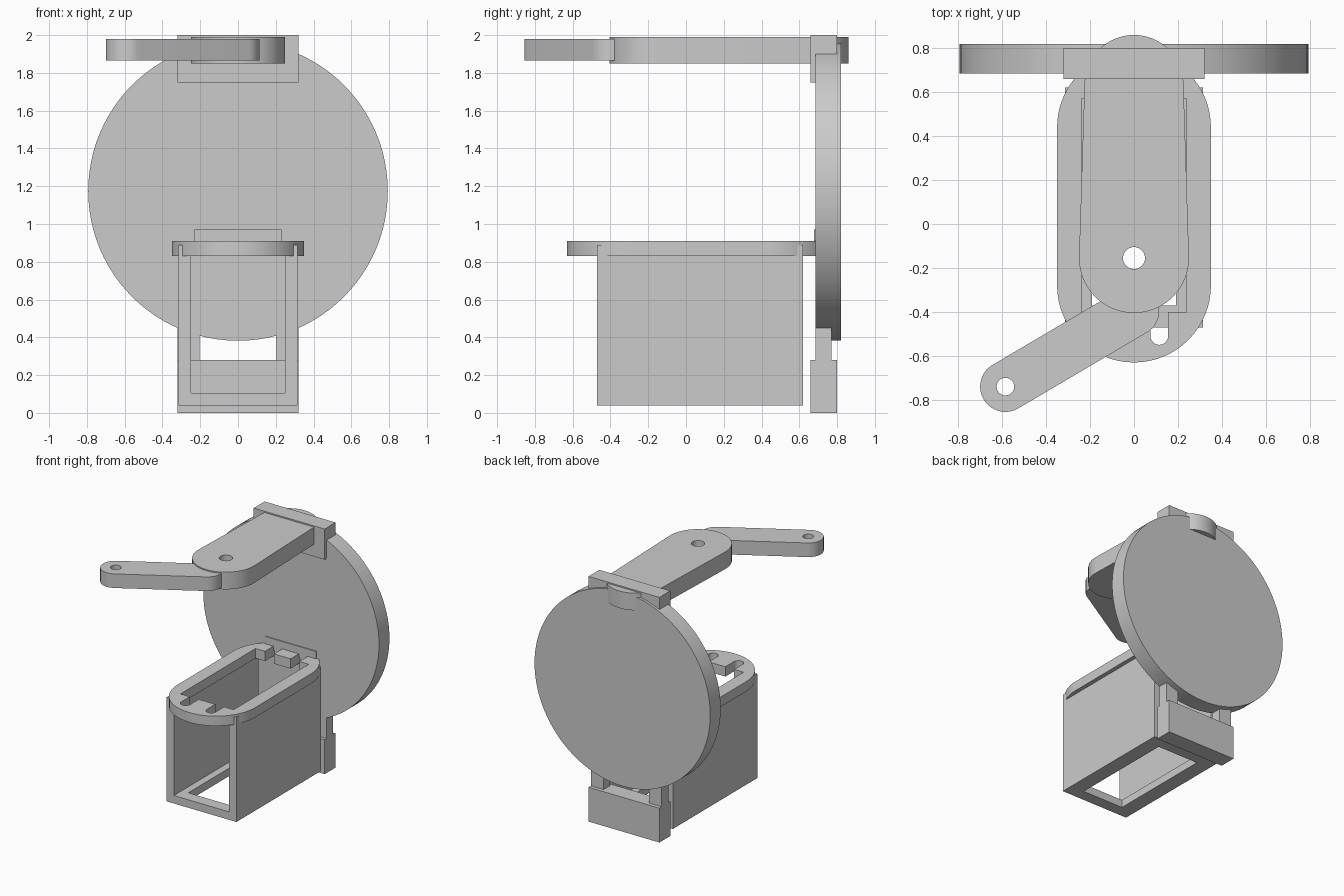
import bpy, bmesh, math
from mathutils import Vector, Matrix

old = bpy.data.objects.get("Cube")
if old:
    bpy.data.objects.remove(old, do_unlink=True)

GREY = (0.6, 0.6, 0.6, 1)
grey = bpy.data.materials.new("plain grey")
grey.use_nodes = True
grey.diffuse_color = GREY
grey.node_tree.nodes["Principled BSDF"].inputs["Base Color"].default_value = GREY


def prism(name, outline, low, high, upright=False):
    """Extrude an outline along z, or along y when upright."""
    bm = bmesh.new()
    base = bm.faces.new([bm.verts.new((x, y, low)) for x, y in outline])
    side = bmesh.ops.extrude_face_region(bm, geom=[base])["geom"]
    verts = [v for v in side if isinstance(v, bmesh.types.BMVert)]
    bmesh.ops.translate(bm, verts=verts, vec=(0, 0, high - low))
    if upright:
        bm.transform(Matrix(((1, 0, 0, 0), (0, 0, 1, 0), (0, 1, 0, 0), (0, 0, 0, 1))))
    bmesh.ops.recalc_face_normals(bm, faces=bm.faces)
    mesh = bpy.data.meshes.new(name)
    bm.to_mesh(mesh)
    bm.free()
    mesh.materials.append(grey)
    obj = bpy.data.objects.new(name, mesh)
    bpy.context.collection.objects.link(obj)
    return obj


def rect(x0, x1, y0, y1):
    return [(x0, y0), (x1, y0), (x1, y1), (x0, y1)]


def box(name, x0, x1, y0, y1, z0, z1):
    return prism(name, rect(x0, x1, y0, y1), z0, z1)


def circle(cx, cy, r, steps=32, flat=None):
    """Circle outline, optionally cut flat at both sides."""
    pts = []
    for i in range(steps):
        a = math.tau * i / steps
        x = r * math.cos(a)
        if flat:
            x = max(-flat, min(flat, x))
        pts.append((cx + x, cy + r * math.sin(a)))
    return pts


def link_bar(a, ra, b, rb, steps=32):
    """Outline of a bar with round ends at a and b."""
    a, b = Vector(a), Vector(b)
    d = b - a
    heading = math.atan2(d.y, d.x)
    lean = math.acos((ra - rb) / d.length)
    pts = []
    for c, r, start, sweep in ((b, rb, heading - lean, 2 * lean),
                               (a, ra, heading + lean, math.tau - 2 * lean)):
        for i in range(steps + 1):
            t = start + sweep * i / steps
            pts.append((c.x + r * math.cos(t), c.y + r * math.sin(t)))
    return pts


def combine(obj, other, operation="DIFFERENCE"):
    other.hide_render = True
    mod = obj.modifiers.new("combine", "BOOLEAN")
    mod.object, mod.operation, mod.solver = other, operation, "EXACT"
    bpy.context.view_layer.objects.active = obj
    bpy.ops.object.modifier_apply(modifier=mod.name)
    bpy.data.objects.remove(other, do_unlink=True)


def smooth(obj):
    bpy.ops.object.select_all(action="DESELECT")
    obj.select_set(True)
    bpy.context.view_layer.objects.active = obj
    bpy.ops.object.shade_smooth_by_angle(angle=math.radians(30))


# Large upright disc with a two-flat shaft hole
disc = prism("disc", circle(0, 1.175, 0.793, 96), 0.685, 0.82, upright=True)
combine(disc, prism("shaft_cutter", circle(0, 1.175, 0.1, 64, flat=0.076), 0.6, 0.9, upright=True))
smooth(disc)
box("disc_tab", -0.23, 0.23, 0.677, 0.70, 0.88, 0.97)

# Lower clamp: block with two posts reaching the disc rim
box("clamp_block", -0.32, 0.32, 0.66, 0.80, 0, 0.28)
for side, s in (("left", 1), ("right", -1)):
    x0, x1 = sorted((s * 0.205, s * 0.32))
    box(side + "_clamp_post", x0, x1, 0.685, 0.77, 0.27, 0.45)

# Motor housing: open-ended sleeve with a window in the floor
housing = box("housing", -0.315, 0.315, -0.47, 0.62, 0.04, 0.89)
combine(housing, box("sleeve_cutter", -0.25, 0.25, -0.6, 0.8, 0.105, 1))
combine(housing, box("floor_cutter", -0.19, 0.19, -0.37, 0.52, 0, 0.2))

# Rounded top flange with a well and four screw slots
MID = 0.08
flange = prism("flange", link_bar((0, MID - 0.36), 0.35, (0, MID + 0.36), 0.35), 0.83, 0.91)
combine(flange, box("well_cutter", -0.24, 0.24, -0.40, 0.57, 0.7, 1))
for s in (-1, 1):
    for end, inner in ((-0.51, -0.38), (0.67, 0.55)):
        slot = link_bar((s * 0.115, end), 0.04, (s * 0.115, inner), 0.04, 12)
        combine(flange, prism("slot_cutter", slot, 0.7, 1))
smooth(flange)

# Upper clamp over the disc rim
box("upper_clamp_top", -0.32, 0.32, 0.66, 0.80, 1.90, 2.0)
box("upper_clamp_lip", -0.32, 0.32, 0.66, 0.69, 1.75, 1.90)

# Upper arm, slightly tapered towards the clamp
PIN = (0, -0.155)
arm = prism("upper_arm", link_bar(PIN, 0.25, (0, 0.635), 0.225), 1.85, 1.99)
combine(arm, prism("pin_cutter", circle(*PIN, 0.05), 1.7, 2.1))
smooth(arm)

# Forearm swung out to the right
TIP = (-0.585, -0.74)
forearm = prism("forearm", link_bar((0, -0.395), 0.115, TIP, 0.115), 1.865, 1.98)
combine(forearm, prism("tip_cutter", circle(*TIP, 0.04), 1.7, 2.1))
smooth(forearm)
